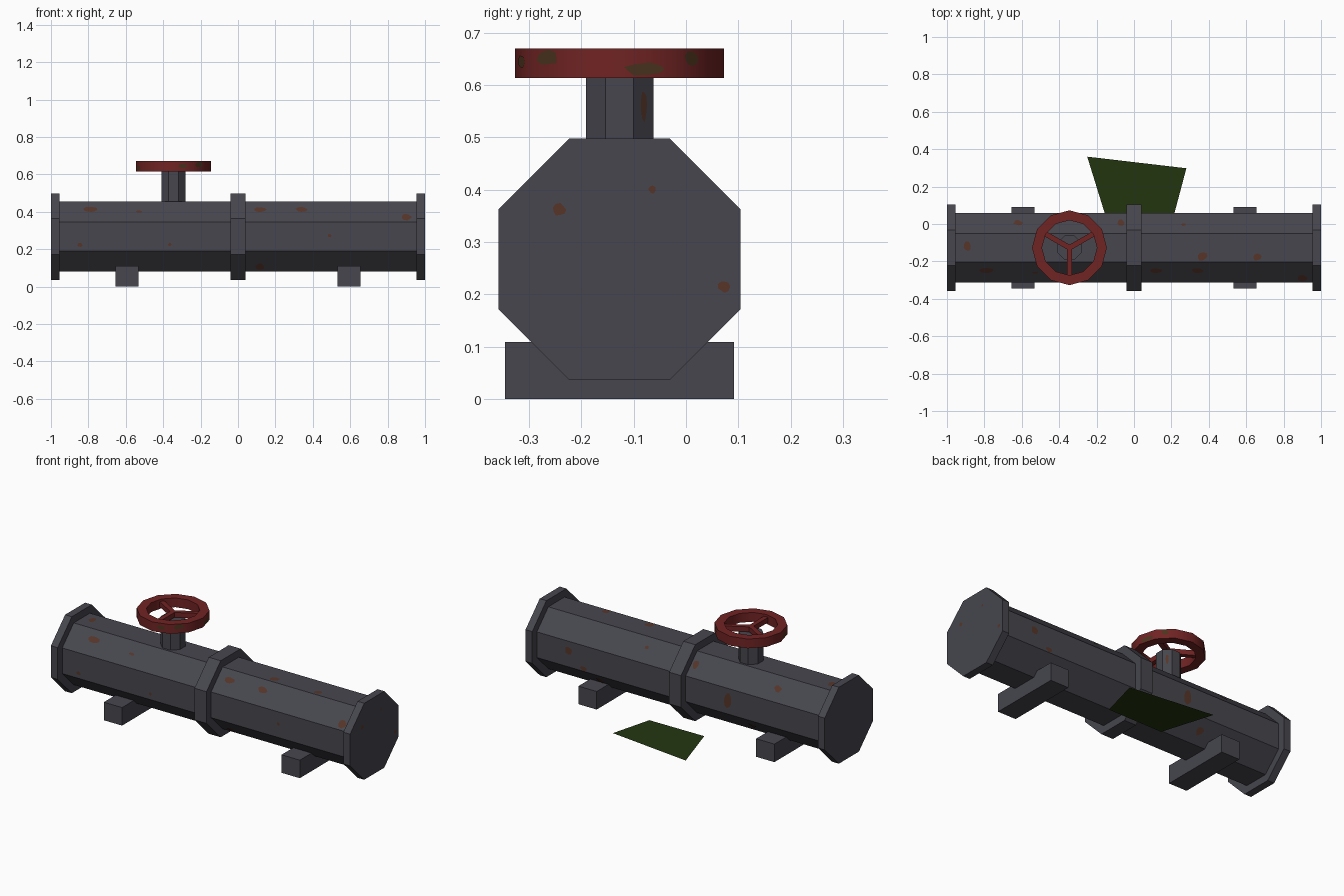
import bpy, bmesh, math, random
from mathutils import Vector, Matrix

if "Cube" in bpy.data.objects:
    bpy.data.objects.remove(bpy.data.objects["Cube"])

random.seed(4)
CY, CZ = -0.127, 0.267          # pipe axis
WX = -0.345                     # valve wheel axis
C8 = math.cos(math.pi / 8)


def mat(name, r, g, b):
    m = bpy.data.materials.new(name)
    m.diffuse_color = (r, g, b, 1)
    m.use_nodes = True
    m.node_tree.nodes["Principled BSDF"].inputs["Base Color"].default_value = m.diffuse_color
    return m


IRON = mat("dark_iron", 0.061, 0.061, 0.076)
RED = mat("wheel_red", 0.165, 0.017, 0.017)
RUST = mat("rust_brown", 0.095, 0.036, 0.022)
MOSS = mat("moss_green", 0.017, 0.036, 0.005)
OLIVE = mat("wheel_grime", 0.07, 0.034, 0.013)


def finish(name, bm, material):
    me = bpy.data.meshes.new(name)
    bm.normal_update()
    bm.to_mesh(me)
    bm.free()
    me.materials.append(material)
    ob = bpy.data.objects.new(name, me)
    bpy.context.collection.objects.link(ob)
    return ob


def octagon(name, apothem, length, place):
    """Eight-sided prism with flats facing the axes."""
    bm = bmesh.new()
    r = apothem / C8
    bmesh.ops.create_cone(bm, cap_ends=True, segments=8, radius1=r, radius2=r, depth=length,
                          matrix=place @ Matrix.Rotation(math.pi / 8, 4, 'Z'))
    return finish(name, bm, IRON)


def box(name, centre, size, material, rot=0.0):
    bm = bmesh.new()
    bmesh.ops.create_cube(bm, size=1, matrix=Matrix.Translation(centre)
                          @ Matrix.Rotation(rot, 4, 'Z') @ Matrix.Diagonal((*size, 1)))
    return finish(name, bm, material)


def along_x(x):
    return Matrix.Translation((x, CY, CZ)) @ Matrix.Rotation(math.pi / 2, 4, 'Y')


# Pipe body and its three collars
octagon("pipe_body", 0.187, 1.95, along_x(0))
octagon("left_flange", 0.231, 0.045, along_x(-0.9775))
octagon("middle_collar", 0.231, 0.08, along_x(0))
octagon("right_flange", 0.231, 0.045, along_x(0.9775))

# Support feet
for side, x in (("left", -0.594), ("right", 0.594)):
    box(side + "_foot", (x, CY, 0.0545), (0.122, 0.437, 0.109), IRON)

# Valve stem
octagon("valve_stem", 0.0645, 0.19, Matrix.Translation((WX, CY, 0.525)))

# Wheel rim: rectangular section swept round twelve sides
bm = bmesh.new()
section = [(0.147, 0.614), (0.2, 0.614), (0.2, 0.67), (0.147, 0.67)]
rings = []
for i in range(12):
    a = i * math.pi / 6
    rings.append([bm.verts.new((WX + r * math.cos(a), CY + r * math.sin(a), z)) for r, z in section])
for i in range(12):
    p, q = rings[i], rings[(i + 1) % 12]
    for j in range(4):
        k = (j + 1) % 4
        bm.faces.new((p[j], q[j], q[k], p[k]))
bmesh.ops.recalc_face_normals(bm, faces=bm.faces[:])
rim = finish("wheel_rim", bm, RED)
bpy.context.view_layer.objects.active = rim
rim.select_set(True)
bpy.ops.object.shade_smooth_by_angle(angle=math.radians(35))

# Wheel spokes
for i, deg in enumerate((30, 150, 270)):
    a = math.radians(deg)
    box(f"wheel_spoke_{i + 1}", (WX + 0.075 * math.cos(a), CY + 0.075 * math.sin(a), 0.642),
        (0.15, 0.028, 0.03), RED, a)

# Ground moss sheet
bm = bmesh.new()
bm.faces.new([bm.verts.new((x, y, 0.004)) for x, y in
              ((-0.25, 0.36), (-0.152, 0.043), (0.213, 0.046), (0.28, 0.298))])
bm.normal_update()
for f in bm.faces:
    if f.normal.z < 0:
        f.normal_flip()
finish("moss_sheet", bm, MOSS)


def blotch(bm, centre, u, v, w, h):
    """Thin irregular patch facing along u x v."""
    vs = []
    for i in range(9):
        a = i * math.tau / 9
        k = random.uniform(0.75, 1.1) / 2
        vs.append(bm.verts.new(centre + u * (w * k * math.cos(a)) + v * (h * k * math.sin(a))))
    f = bm.faces.new(vs)
    f.normal_update()
    if f.normal.dot(u.cross(v)) < 0:
        f.normal_flip()


# Rust on pipe sides: side angle, x, offset across the side, width, height
spots = [(135, -0.79, -0.015, 0.09, 0.04), (135, -0.53, 0.0, 0.04, 0.015),
         (135, 0.12, -0.015, 0.065, 0.04), (135, 0.34, -0.015, 0.065, 0.04),
         (135, 0.9, 0.04, 0.055, 0.05), (180, -0.845, 0.045, 0.03, 0.025),
         (180, -0.365, 0.042, 0.02, 0.02), (180, 0.49, -0.005, 0.02, 0.02),
         (225, 0.12, 0.04, 0.05, 0.05), (90, -0.89, -0.01, 0.04, 0.055),
         (90, 0.365, 0.045, 0.06, 0.05), (90, 0.66, 0.048, 0.05, 0.045),
         (45, 0.265, 0.015, 0.025, 0.025), (0, 0.74, 0.02, 0.05, 0.05),
         (0, 0.64, -0.06, 0.05, 0.03), (315, 0.57, 0.0, 0.04, 0.07),
         (0, -0.32, 0.005, 0.05, 0.1), (45, -0.07, 0.0, 0.04, 0.05),
         (45, -0.62, 0.0, 0.05, 0.04), (315, -0.45, 0.0, 0.05, 0.05)]
bm = bmesh.new()
X = Vector((1, 0, 0))
for deg, x, t, w, h in spots:
    a = math.radians(deg)
    n = Vector((0, math.cos(a), math.sin(a)))
    tan = Vector((0, -math.sin(a), math.cos(a)))
    blotch(bm, Vector((x, CY, CZ)) + n * 0.189 + tan * t, X, tan, w, h)
# Rust on the right end plate and stem
Y, Z = Vector((0, 1, 0)), Vector((0, 0, 1))
for x, y, z, w, h in ((0.999, -0.242, 0.362, 0.025, 0.025), (0.999, -0.065, 0.4, 0.016, 0.016),
                      (0.999, 0.072, 0.215, 0.024, 0.024)):
    blotch(bm, Vector((x + 0.002, y, z)), Y, Z, w, h)
d = Vector((1, 1, 0)).normalized()
blotch(bm, Vector((WX, CY, 0.56)) + d * 0.066, Vector((-d.y, d.x, 0)), Z, 0.02, 0.06)
finish("rust_patches", bm, RUST)

# Grime on the rim's outer sides
bm = bmesh.new()
for deg, z, w, h in ((-45, 0.652, 0.06, 0.03), (15, 0.63, 0.09, 0.026), (45, 0.65, 0.04, 0.03),
                     (195, 0.635, 0.06, 0.028), (285, 0.645, 0.05, 0.025)):
    a = math.radians(deg)
    n = Vector((math.cos(a), math.sin(a), 0))
    blotch(bm, Vector((WX, CY, z)) + n * 0.1945, Vector((-n.y, n.x, 0)), Z, w, h)
finish("rim_grime", bm, OLIVE)
